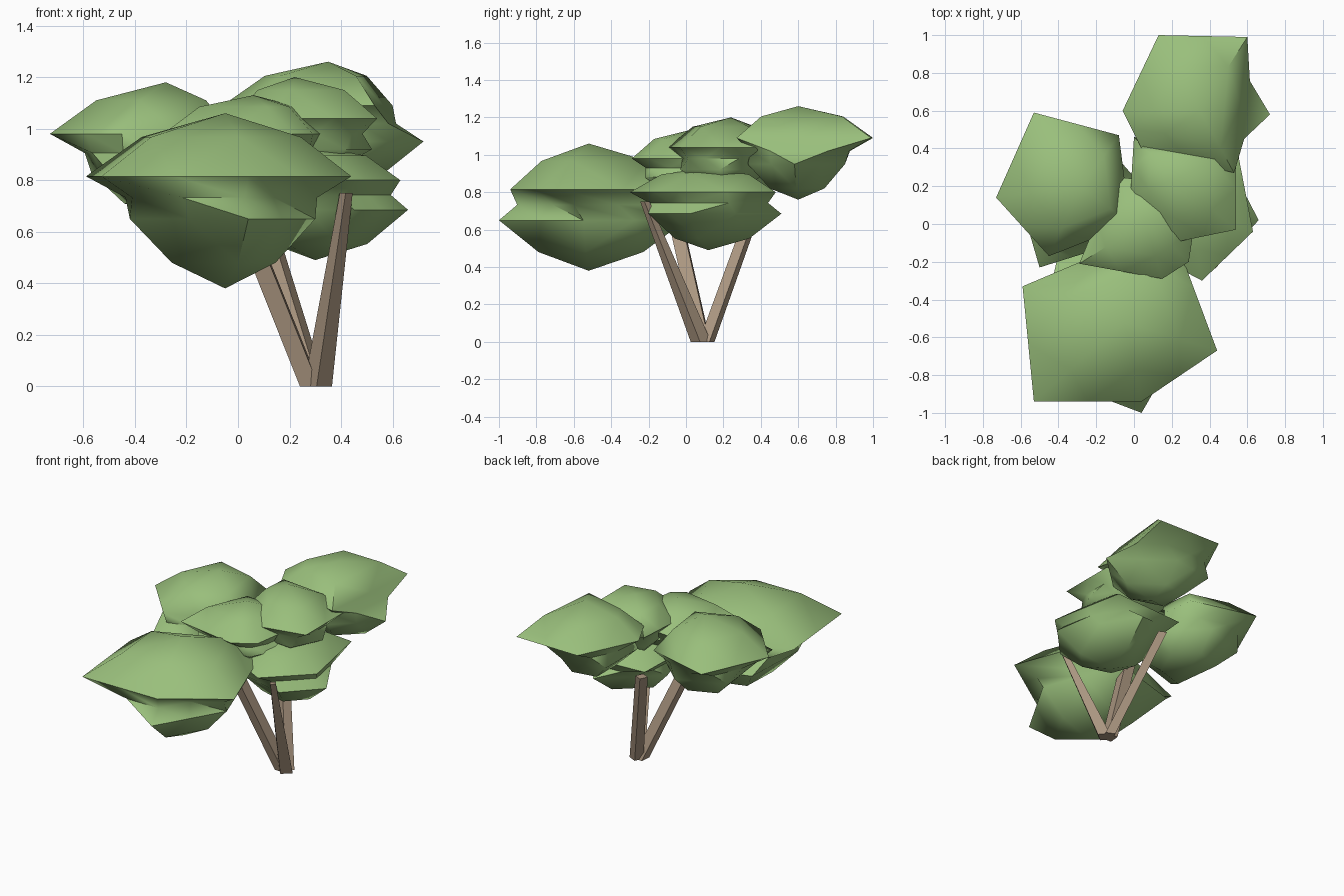
import bpy
import bmesh
import math
from mathutils import Vector

if "Cube" in bpy.data.objects:
    bpy.data.objects.remove(bpy.data.objects["Cube"], do_unlink=True)


def make_material(name, colour):
    material = bpy.data.materials.new(name)
    material.use_nodes = True
    material.diffuse_color = colour
    material.node_tree.nodes["Principled BSDF"].inputs["Base Color"].default_value = colour
    return material


leaf_green = make_material("leaf_green", (0.32, 0.52, 0.20, 1))
bark_brown = make_material("bark_brown", (0.41, 0.31, 0.22, 1))


def finish(bm, name, material):
    """Turn the bmesh into a named, coloured object."""
    bmesh.ops.recalc_face_normals(bm, faces=bm.faces[:])
    mesh = bpy.data.meshes.new(name)
    bm.to_mesh(mesh)
    bm.free()
    mesh.materials.append(material)
    obj = bpy.data.objects.new(name, mesh)
    bpy.context.collection.objects.link(obj)
    return obj


def leaf_clump(name, apex, bottom, rim_z, low_z, rim, low):
    """A lumpy twenty-sided solid, subdivided once and softened.
    rim and low are counter-clockwise pentagons; low[i] lies after rim[i]."""
    bm = bmesh.new()
    top = bm.verts.new(apex)
    base = bm.verts.new((apex[0], apex[1], bottom))
    upper = [bm.verts.new((x, y, rim_z)) for x, y in rim]
    lower = [bm.verts.new((x, y, low_z)) for x, y in low]
    for i in range(5):
        j = (i + 1) % 5
        bm.faces.new((top, upper[i], upper[j]))
        bm.faces.new((upper[i], lower[i], upper[j]))
        bm.faces.new((lower[i], lower[j], upper[j]))
        bm.faces.new((base, lower[j], lower[i]))

    # Split every edge, then swell the crown and belly and pinch the waist
    bmesh.ops.subdivide_edges(bm, edges=bm.edges[:], cuts=1, use_grid_fill=True)
    centre = Vector(apex)
    gap = 0.01
    for v in bm.verts:
        spread = 1
        if rim_z + gap < v.co.z < apex[2] - gap:
            spread = 1.2
            v.co.z += 0.03
        elif bottom + gap < v.co.z < low_z - gap:
            spread = 1.12
            v.co.z -= 0.035
        elif low_z + gap < v.co.z < rim_z - gap:
            spread = 0.85
        v.co.xy = centre.xy + (v.co.xy - centre.xy) * spread
    bmesh.ops.triangulate(bm, faces=bm.faces[:])

    obj = finish(bm, name, leaf_green)
    bpy.ops.object.select_all(action="DESELECT")
    obj.select_set(True)
    bpy.context.view_layer.objects.active = obj
    bpy.ops.object.shade_smooth_by_angle(angle=math.radians(60))


def branch(name, start, end, r_start, r_end, turn):
    """A tapered four-sided beam between two points."""
    bm = bmesh.new()
    rings = []
    for point, radius in ((start, r_start), (end, r_end)):
        ring = []
        for k in range(4):
            a = math.radians(turn + k * 90)
            offset = Vector((math.cos(a), math.sin(a), 0)) * radius
            ring.append(bm.verts.new(Vector(point) + offset))
        rings.append(ring)
    for k in range(4):
        n = (k + 1) % 4
        bm.faces.new((rings[0][k], rings[0][n], rings[1][n], rings[1][k]))
    bm.faces.new(rings[0])
    bm.faces.new(rings[1])
    finish(bm, name, bark_brown)


# Three leaning branches that meet at the ground
branch("front_branch", (0.31, 0.08, 0), (0.42, -0.22, 0.75), 0.055, 0.025, -95)
branch("side_branch", (0.28, 0.09, 0), (-0.04, -0.09, 0.8), 0.052, 0.05, 40)
branch("back_branch", (0.3, 0.11, 0), (0.08, 0.37, 0.72), 0.045, 0.04, 20)

# Foliage clumps
leaf_clump("front_leaves", (-0.05, -0.52, 1.06), 0.38, 0.815, 0.65,
           [(-0.59, -0.33), (-0.53, -0.94), (0.04, -0.94), (0.44, -0.67), (0.19, 0)],
           [(-0.42, -0.62), (0.04, -1), (0.3, -0.55), (0.1, 0), (-0.4, -0.15)])

leaf_clump("left_leaves", (-0.28, 0.2, 1.18), 0.66, 0.98, 0.83,
           [(-0.73, 0.14), (-0.45, -0.17), (-0.02, 0), (-0.08, 0.47), (-0.53, 0.59)],
           [(-0.5, -0.23), (-0.15, -0.12), (0, 0.25), (-0.25, 0.48), (-0.57, 0.35)])

leaf_clump("back_leaves", (0.35, 0.6, 1.26), 0.76, 1.09, 0.95,
           [(0.53, 0.27), (0.6, 0.99), (0.13, 1), (-0.06, 0.6), (0.04, 0.4)],
           [(0.72, 0.58), (0.35, 0.85), (0.05, 0.8), (0.05, 0.45), (0.45, 0.33)])

leaf_clump("upper_leaves", (0.22, 0.24, 1.2), 0.84, 1.04, 0.92,
           [(0.54, -0.03), (0.54, 0.4), (0, 0.46), (-0.02, 0.15), (0.2, -0.1)],
           [(0.52, 0.18), (0.35, 0.44), (0.05, 0.35), (0.08, 0), (0.42, -0.03)])

leaf_clump("middle_leaves", (0.06, 0.01, 1.13), 0.8, 0.98, 0.88,
           [(0.29, -0.2), (0.35, 0.2), (-0.1, 0.25), (-0.29, -0.21), (0.15, -0.29)],
           [(0.35, 0), (0.15, 0.25), (-0.2, 0.05), (-0.15, -0.22), (0.24, -0.22)])

leaf_clump("right_leaves", (0.3, 0.12, 0.93), 0.49, 0.8, 0.685,
           [(0.63, -0.04), (0.53, 0.48), (0, 0.45), (-0.02, -0.1), (0.36, -0.3)],
           [(0.66, 0.02), (0.35, 0.51), (0, 0.2), (0.1, -0.1), (0.45, -0.2)])
